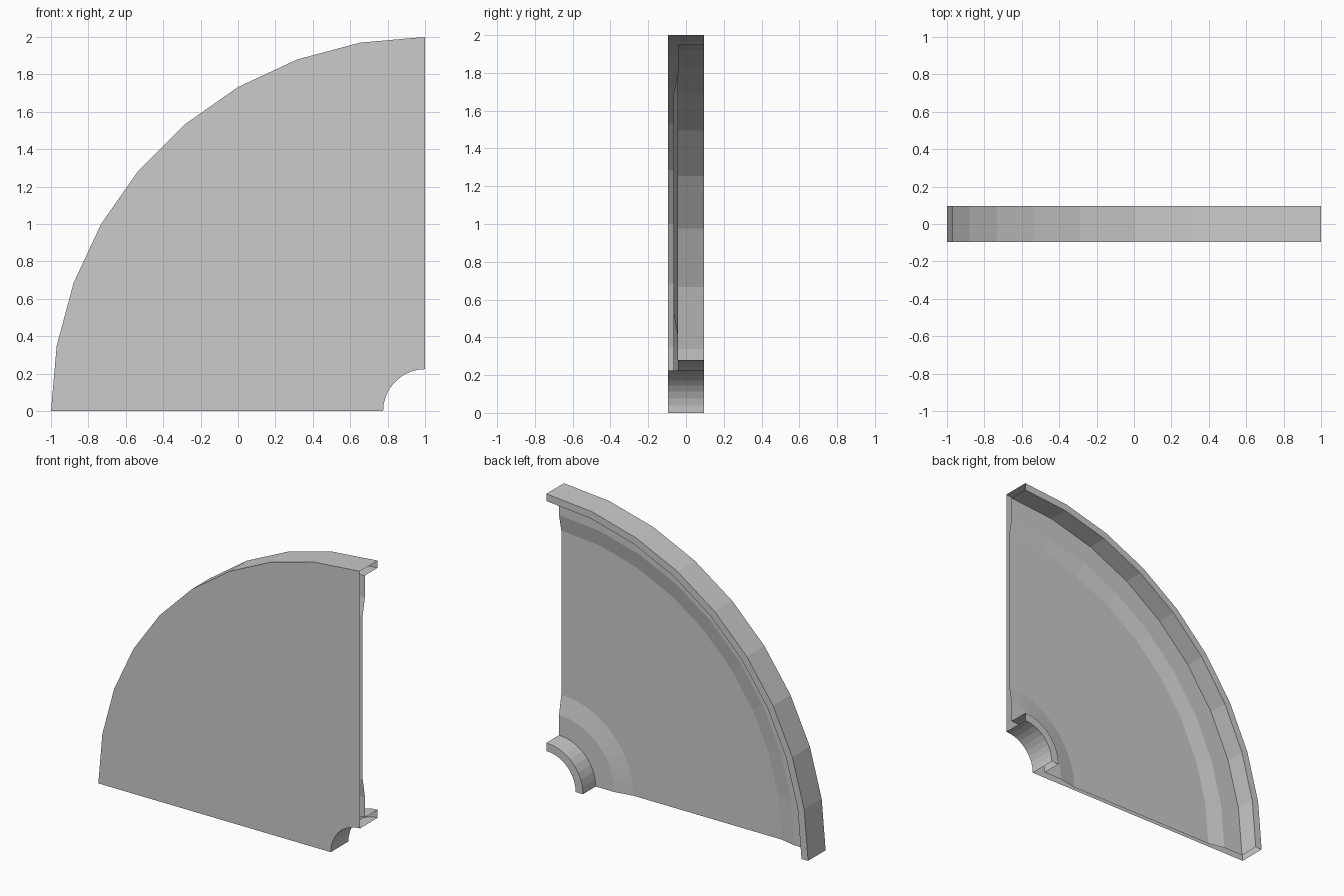
import bpy, bmesh, math
from mathutils import Vector, Matrix

if "Cube" in bpy.data.objects:
    bpy.data.objects.remove(bpy.data.objects["Cube"])

# Hollow cross-section (radius, y): front plate, outer rim, dished web, hub rim
F, B = -0.096, 0.096
FLAT, DISH = -0.043, -0.067
profile = [(0.224, F), (2.0, F), (2.0, B), (1.95, B), (1.95, FLAT),
           (1.80, FLAT), (1.685, DISH), (0.55, DISH), (0.42, FLAT),
           (0.28, FLAT), (0.28, B), (0.224, B)]
STEPS = 9
CENTRE_X = 1.0

bm = bmesh.new()

# Sweep the section a quarter turn about the y axis, ends left open
rings = []
for i in range(STEPS + 1):
    a = math.radians(90) * i / STEPS
    rings.append([bm.verts.new((CENTRE_X - r * math.cos(a), y, r * math.sin(a)))
                  for r, y in profile])
n = len(profile)
for r0, r1 in zip(rings, rings[1:]):
    for j in range(n):
        k = (j + 1) % n
        bm.faces.new((r0[j], r0[k], r1[k], r1[j]))

# Make the front plate face -y so that every side points outward
bmesh.ops.recalc_face_normals(bm, faces=bm.faces)
bm.normal_update()
front = min(bm.faces, key=lambda f: f.calc_center_median().y)
if front.normal.y > 0:
    bmesh.ops.reverse_faces(bm, faces=bm.faces)

mesh = bpy.data.meshes.new("quarter_round_panel")
bm.to_mesh(mesh)
bm.free()
panel = bpy.data.objects.new("quarter_round_panel", mesh)
bpy.context.collection.objects.link(panel)
